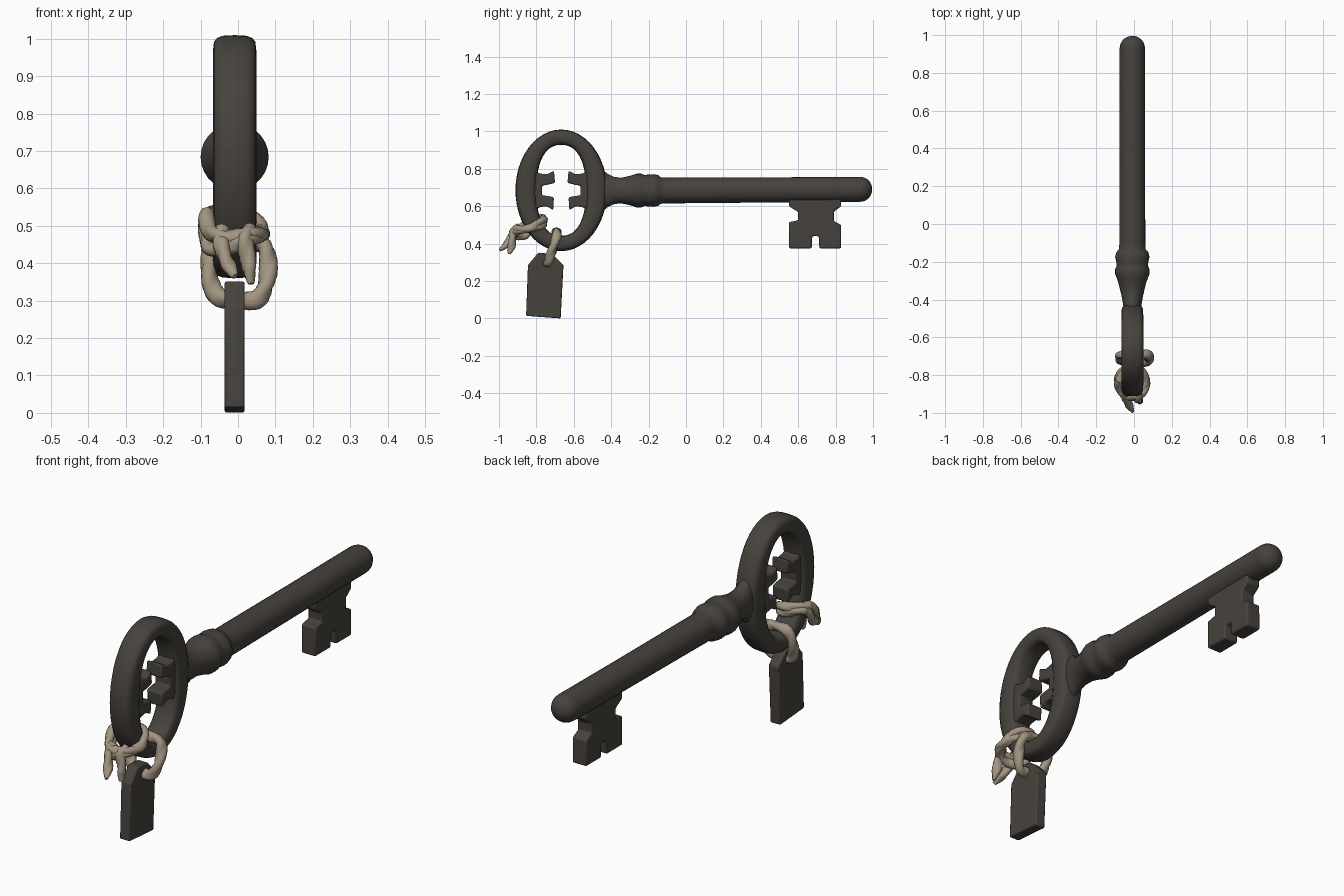
import bpy, bmesh
from math import sin, cos, pi, radians, copysign
from mathutils import Vector, Quaternion

if "Cube" in bpy.data.objects:
    bpy.data.objects.remove(bpy.data.objects["Cube"], do_unlink=True)

MID_X = -0.009      # middle plane of the key


def material(name, rgb):
    m = bpy.data.materials.new(name)
    m.use_nodes = True
    m.diffuse_color = (*rgb, 1)
    bsdf = m.node_tree.nodes["Principled BSDF"]
    bsdf.inputs["Base Color"].default_value = (*rgb, 1)
    bsdf.inputs["Roughness"].default_value = 0.7
    return m


IRON = material("dark iron", (0.062, 0.055, 0.047))
ROPE = material("tan rope", (0.36, 0.30, 0.22))


def finish(name, bm, mat, bevel=0):
    bmesh.ops.recalc_face_normals(bm, faces=bm.faces)
    mesh = bpy.data.meshes.new(name)
    bm.to_mesh(mesh)
    bm.free()
    mesh.materials.append(mat)
    ob = bpy.data.objects.new(name, mesh)
    bpy.context.collection.objects.link(ob)
    if bevel:
        mod = ob.modifiers.new("Soft edges", "BEVEL")
        mod.width, mod.segments = bevel, 2
    bpy.ops.object.select_all(action="DESELECT")
    ob.select_set(True)
    bpy.context.view_layer.objects.active = ob
    bpy.ops.object.shade_smooth_by_angle(angle=radians(40))
    return ob


def skin(name, rings, mat, cyclic=False):
    """Bridge a row of equal loops into one surface."""
    bm = bmesh.new()
    loops = [[bm.verts.new(p) for p in ring] for ring in rings]
    n = len(loops[0])
    pairs = list(zip(loops, loops[1:]))
    if cyclic:
        pairs.append((loops[-1], loops[0]))
    else:
        bm.faces.new(loops[0])
        bm.faces.new(loops[-1])
    for a, b in pairs:
        for i in range(n):
            j = (i + 1) % n
            bm.faces.new((a[i], a[j], b[j], b[i]))
    return finish(name, bm, mat)


def plate(name, outline, half, bevel):
    """Extrude a side outline (y, z) across the middle plane."""
    bm = bmesh.new()
    face = bm.faces.new([bm.verts.new((MID_X - half, y, z)) for y, z in outline])
    out = bmesh.ops.extrude_face_region(bm, geom=[face])
    verts = [v for v in out["geom"] if isinstance(v, bmesh.types.BMVert)]
    bmesh.ops.translate(bm, verts=verts, vec=(2 * half, 0, 0))
    return finish(name, bm, IRON, bevel)


def power(t, e):
    return copysign(abs(t) ** e, t)


# Oval bow with a rounded-square section
BOW_Y, BOW_Z = -0.667, 0.685
bow = []
for k in range(48):
    a = 2 * pi * k / 48
    outer = Vector((0, 0.245 * cos(a), 0.325 * sin(a)))
    inner = Vector((0, 0.132 * power(cos(a), 0.85), 0.243 * power(sin(a), 0.85)))
    loop = []
    for i in range(16):
        b = 2 * pi * i / 16
        p = inner.lerp(outer, 0.5 + 0.5 * power(cos(b), 0.6))
        p += Vector((MID_X + 0.058 * power(sin(b), 0.6), BOW_Y, BOW_Z))
        loop.append(p)
    bow.append(loop)
skin("bow_ring", bow, IRON, cyclic=True)

# Facing pairs of prongs inside the bow
prongs = [(-0.83, 0.80), (-0.78, 0.775), (-0.745, 0.77), (-0.706, 0.79),
          (-0.70, 0.725), (-0.74, 0.715), (-0.77, 0.71), (-0.77, 0.658),
          (-0.74, 0.655), (-0.706, 0.648), (-0.71, 0.58), (-0.745, 0.60),
          (-0.78, 0.595), (-0.83, 0.57)]
plate("bow_prongs_front", prongs, 0.042, 0.008)
plate("bow_prongs_back", [(2 * BOW_Y - y, z) for y, z in prongs], 0.042, 0.008)

# Shaft with flared neck, turned collar and domed tip: (y, x radius, z radius)
profile = [(-0.48, .042, .15), (-0.45, .045, .115), (-0.42, .05, .09),
           (-0.39, .055, .074), (-0.35, .064, .068), (-0.31, .074, .076),
           (-0.285, .083, .083), (-0.265, .091, .09), (-0.24, .091, .09),
           (-0.222, .083, .083), (-0.20, .085, .085), (-0.175, .091, .087),
           (-0.15, .085, .083), (-0.135, .071, .071), (-0.11, .069, .069),
           (0.5, .067, .067), (0.93, .067, .067)]
profile += [(0.93 + 0.066 * sin(t), 0.067 * cos(t), 0.067 * cos(t))
            for t in (pi * k / 14 for k in range(1, 7))]
shaft = []
for y, rx, rz in profile:
    z = 0.684 + 0.007 * max(y, 0)
    shaft.append([(MID_X + rx * cos(2 * pi * i / 28), y, z + rz * sin(2 * pi * i / 28))
                  for i in range(28)])
skin("shaft", shaft, IRON)

# Notched bit below the tip
plate("key_bit", [(0.55, 0.65), (0.55, 0.60), (0.60, 0.57), (0.60, 0.525),
                  (0.55, 0.515), (0.55, 0.375), (0.672, 0.375), (0.675, 0.44),
                  (0.71, 0.44), (0.713, 0.375), (0.83, 0.375), (0.83, 0.50),
                  (0.79, 0.52), (0.79, 0.57), (0.83, 0.60), (0.83, 0.65)], 0.038, 0.008)

# Hanging tag
plate("tag", [(-0.855, 0.014), (-0.67, 0.0), (-0.655, 0.285),
              (-0.715, 0.345), (-0.79, 0.352), (-0.845, 0.285)], 0.027, 0.006)


def smooth_path(points, cyclic, steps=10):
    pts = [Vector(p) for p in points]
    n = len(pts)
    get = (lambda i: pts[i % n]) if cyclic else (lambda i: pts[min(max(i, 0), n - 1)])
    path = []
    for s in range(n if cyclic else n - 1):
        a, b, c, d = (get(s + k) for k in (-1, 0, 1, 2))
        for k in range(steps):
            t = k / steps
            path.append(b + 0.5 * t * ((c - a) + t * ((2 * a - 5 * b + 4 * c - d)
                                                      + t * (3 * (b - c) + d - a))))
    path.append(get(n) if cyclic else pts[-1])
    return path


def rope(name, points, cyclic=True, radius=0.023):
    """Sweep a twisted two-lobed section along a smooth path."""
    path = smooth_path(points, cyclic)
    tangent = (path[1] - path[0]).normalized()
    side = tangent.orthogonal().normalized()
    rings, twist = [], 0
    for k, p in enumerate(path):
        new = (path[min(k + 1, len(path) - 1)] - path[max(k - 1, 0)]).normalized()
        side = tangent.rotation_difference(new) @ side
        tangent = new
        if k:
            twist += (p - path[k - 1]).length * 28
        r = radius
        if not cyclic:      # frayed ends narrow to a point
            r *= min(1, 0.35 + 2.5 * (1 - k / (len(path) - 1)))
        ring = []
        for i in range(12):
            b = 2 * pi * i / 12
            arm = Quaternion(tangent, b + twist) @ side
            ring.append(p + arm * r * (0.74 + 0.26 * abs(cos(b))))
        rings.append(ring)
    skin(name, rings, ROPE)


# Loop joining the tag to the bow
rope("tag_loop", [(0, -.695, .462), (-.06, -.69, .455), (-.078, -.71, .38),
                  (-.055, -.73, .312), (0, -.74, .302), (.055, -.735, .306),
                  (.08, -.715, .37), (.07, -.69, .445)], radius=0.026)

# Two crossing turns around the bow
rope("upper_wrap", [(-.08, -.83, .53), (-.03, -.765, .535), (.03, -.77, .525),
                    (.066, -.83, .485), (.035, -.905, .475), (-.035, -.91, .47),
                    (-.075, -.88, .485)])
rope("lower_wrap", [(-.078, -.80, .52), (-.02, -.76, .51), (.04, -.785, .49),
                    (.06, -.85, .48), (.02, -.915, .46), (-.045, -.905, .44),
                    (-.08, -.86, .445)])

# Loose rope ends
rope("rope_end_left", [(.03, -.89, .49), (.02, -.925, .46), (.028, -.93, .40),
                       (.035, -.945, .345)], cyclic=False)
rope("rope_end_right", [(-.04, -.89, .49), (-.045, -.925, .45), (-.03, -.95, .405),
                        (-.008, -.995, .365)], cyclic=False)
